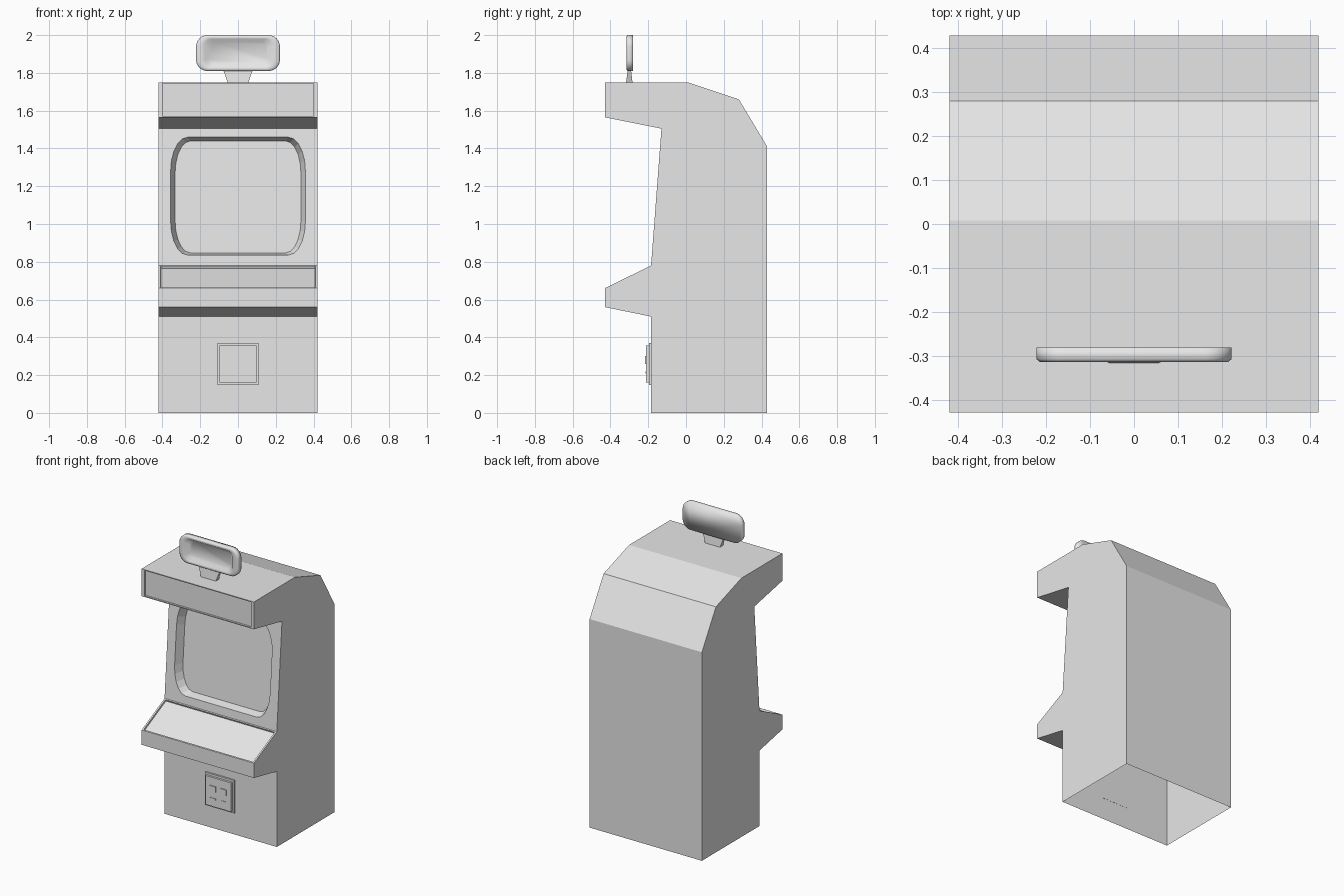
import bpy, bmesh
from math import cos, sin, pi
from mathutils import Vector

cube = bpy.data.objects.get("Cube")
if cube:
    bpy.data.objects.remove(cube, do_unlink=True)

grey = bpy.data.materials.new("plain grey")
grey.use_nodes = True
grey.diffuse_color = (0.8, 0.8, 0.8, 1)
grey.node_tree.nodes["Principled BSDF"].inputs["Base Color"].default_value = (0.8, 0.8, 0.8, 1)


def finish(bm, name, smooth=False):
    bmesh.ops.recalc_face_normals(bm, faces=bm.faces)
    for f in bm.faces:
        f.smooth = smooth
    mesh = bpy.data.meshes.new(name)
    bm.to_mesh(mesh)
    bm.free()
    mesh.materials.append(grey)
    obj = bpy.data.objects.new(name, mesh)
    bpy.context.collection.objects.link(obj)
    return obj


def rounded(hw, hh, rx, rz, steps):
    """Four corner arcs of a rounded rectangle, counterclockwise from +x +z."""
    arcs = []
    for i, (sx, sz) in enumerate([(1, 1), (-1, 1), (-1, -1), (1, -1)]):
        angles = [(i + k / steps) * pi / 2 for k in range(steps + 1)]
        arcs.append([(sx * (hw - rx) + rx * cos(a), sz * (hh - rz) + rz * sin(a))
                     for a in angles])
    return arcs


def bridge(bm, a, b):
    for i in range(len(a)):
        j = (i + 1) % len(a)
        bm.faces.new([a[i], a[j], b[j], b[i]])


def box(name, x, y, z):
    """Box between (low, high) pairs on each axis."""
    bm = bmesh.new()
    bmesh.ops.create_cube(bm, size=1)
    for v in bm.verts:
        v.co = [(r[0] + r[1]) / 2 + c * (r[1] - r[0]) for c, r in zip(v.co, (x, y, z))]
    return finish(bm, name)


# Cabinet: side profile (y, z) spanned across the width, open underneath
W = 0.42
profile = [(-0.185, 0), (0.43, 0), (0.43, 1.41), (0.28, 1.66), (0.008, 1.75), (-0.43, 1.75),
           (-0.43, 1.565), (-0.13, 1.505), (-0.185, 0.78), (-0.43, 0.66), (-0.43, 0.56),
           (-0.185, 0.51)]
BOTTOM, MARQUEE, SCREEN, CONTROLS = 0, 5, 7, 8
bm = bmesh.new()
R = [bm.verts.new((W, y, z)) for y, z in profile]
L = [bm.verts.new((-W, y, z)) for y, z in profile]
bm.faces.new(R)
bm.faces.new(L[::-1])
strips = {}
for i in range(len(profile)):
    if i not in (BOTTOM, SCREEN):
        j = (i + 1) % len(profile)
        strips[i] = bm.faces.new([R[i], L[i], L[j], R[j]])

# Screen: rounded opening with sloped walls sunk into the leaning front
low, high = (Vector((0, *profile[k])) for k in (SCREEN + 1, SCREEN))
up = (high - low).normalized()
inward = Vector((0, up.z, -up.y))
centre = low.lerp(high, (1.1475 - low.z) / (high.z - low.z))


def screen_arcs(hw, hh, rx, rz, depth):
    return [[bm.verts.new(centre + Vector((x, 0, 0)) + up * z + inward * depth) for x, z in arc]
            for arc in rounded(hw, hh, rx, rz, 5)]


rim = screen_arcs(0.357, 0.313, 0.09, 0.18, 0)
glass = screen_arcs(0.333, 0.297, 0.08, 0.17, 0.055)
corners = [R[SCREEN], L[SCREEN], L[SCREEN + 1], R[SCREEN + 1]]
for i in range(4):
    j = (i + 1) % 4
    for a, b in zip(rim[i], rim[i][1:]):
        bm.faces.new([corners[i], b, a])
    bm.faces.new([corners[i], corners[j], rim[j][0], rim[i][-1]])
rim_loop, glass_loop = sum(rim, []), sum(glass, [])
bridge(bm, rim_loop, glass_loop)
bm.faces.new(glass_loop)

# Marquee and control panel: shallow recessed plates
bm.normal_update()
for strip, border, side in ((MARQUEE, 0.009, 0.4), (CONTROLS, 0.011, 0.409)):
    face = strips[strip]
    bmesh.ops.inset_individual(bm, faces=[face], thickness=border, depth=0)
    for v in face.verts:
        v.co.x = side if v.co.x > 0 else -side
    bm.normal_update()
    bmesh.ops.inset_individual(bm, faces=[face], thickness=0.0005, depth=-0.012)
finish(bm, "cabinet")

# Coin door: frame, raised door, return buttons and slots
box("coin_door_frame", (-0.108, 0.108), (-0.197, -0.184), (0.148, 0.37))
box("coin_door", (-0.097, 0.097), (-0.211, -0.19), (0.16, 0.356))
for side, sign in (("left", 1), ("right", -1)):
    x = sorted((sign * 0.018, sign * 0.062))
    box(side + "_coin_button", x, (-0.217, -0.205), (0.26, 0.3))
    box(side + "_coin_slot", x, (-0.214, -0.205), (0.209, 0.218))

# Topper: rounded frame with a dished front
bm = bmesh.new()
loops = []
for hw, hh, rx, rz, y in ((0.222, 0.095, 0.06, 0.06, -0.281), (0.222, 0.095, 0.06, 0.06, -0.308),
                          (0.214, 0.088, 0.054, 0.054, -0.315),
                          (0.176, 0.075, 0.036, 0.036, -0.314),
                          (0.155, 0.057, 0.03, 0.03, -0.293)):
    pts = sum(rounded(hw, hh, rx, rz, 6), [])
    loops.append([bm.verts.new((x, y, 1.905 + z)) for x, z in pts])
for a, b in zip(loops, loops[1:]):
    bridge(bm, a, b)
bm.faces.new(loops[0])
bm.faces.new(loops[-1])
finish(bm, "topper_sign", smooth=True)

# Topper stand: tapered foot, wider in depth at its base
stand = box("topper_stand", (-1, 1), (-1, 1), (1.748, 1.822))
for v in stand.data.vertices:
    top = v.co.z > 1.8
    v.co.x *= 0.08 if top else 0.055
    v.co.y = -0.3 + v.co.y * (0.008 if top else 0.017)
